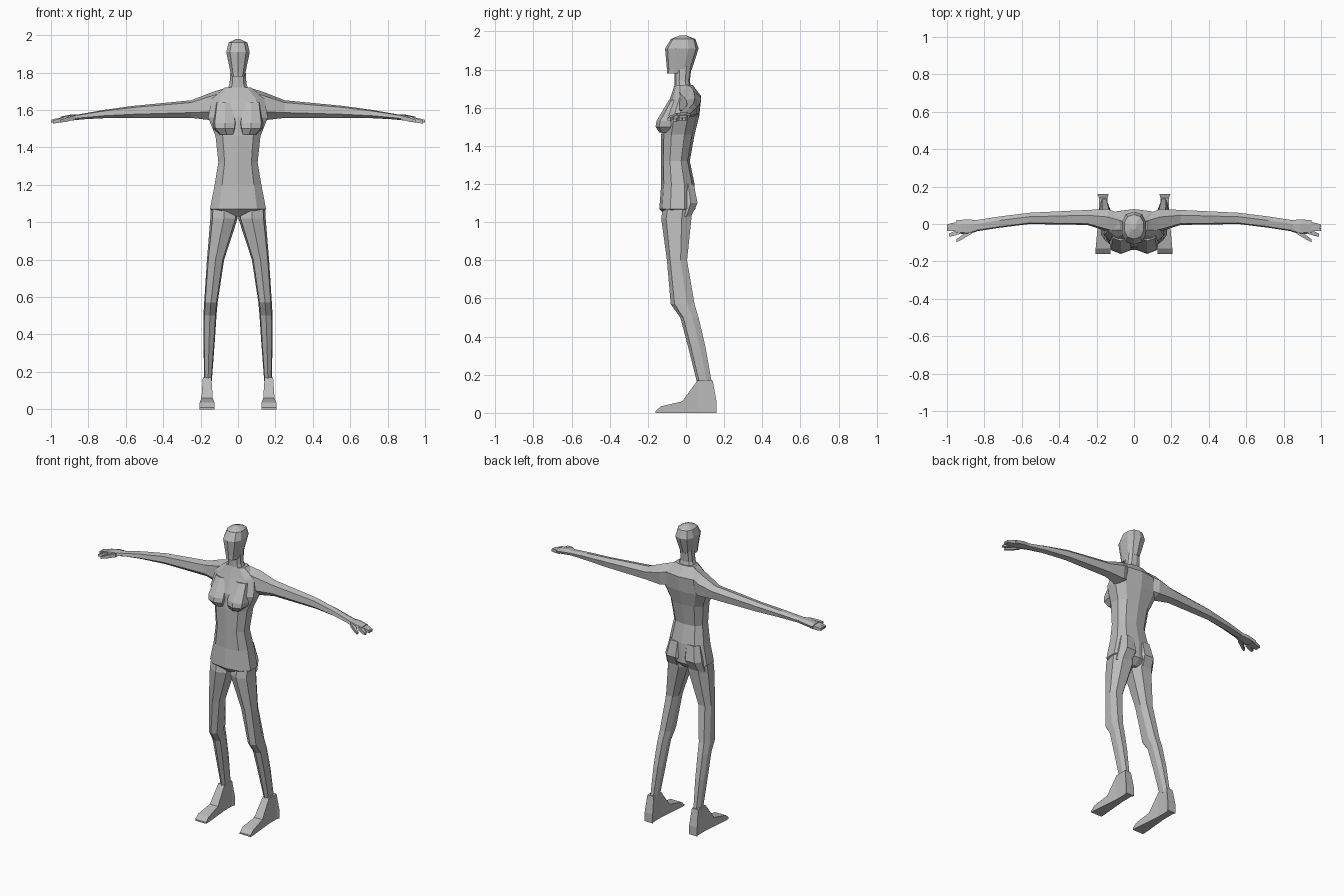
import bpy, bmesh
from math import sin, cos, copysign, tau
from mathutils import Vector

cube = bpy.data.objects.get("Cube")
if cube:
    bpy.data.objects.remove(cube)

TONE = (.5, .5, .5, 1)
grey = bpy.data.materials.new("plain grey")
grey.use_nodes = True
grey.diffuse_color = TONE
grey.node_tree.nodes["Principled BSDF"].inputs["Base Color"].default_value = TONE


def section(sides, turn=0, squareness=.8):
    """Rounded polygon scaled so that it just fills the unit square."""
    def bulge(value):
        return copysign(abs(value) ** squareness, value)
    angles = [tau * (i + turn) / sides for i in range(sides)]
    points = [(bulge(cos(a)), bulge(sin(a))) for a in angles]
    reach_u = max(abs(u) for u, v in points)
    reach_v = max(abs(v) for u, v in points)
    return [(u / reach_u, v / reach_v) for u, v in points]


BODY = section(sides=10, turn=.5)
LIMB = section(sides=7, turn=.25)
ARM = section(sides=6, turn=.3)
BOX = section(sides=4, turn=.5)


def skin(name, loops_of_points, mirror):
    """Bridge consecutive closed loops, cap both ends, optionally mirror in x."""
    bm = bmesh.new()
    loops = [[bm.verts.new(point) for point in loop] for loop in loops_of_points]
    for low, high in zip(loops, loops[1:]):
        for i in range(len(low)):
            bm.faces.new((low[i - 1], low[i], high[i], high[i - 1]))
    bm.faces.new(loops[0])
    bm.faces.new(loops[-1])
    bmesh.ops.recalc_face_normals(bm, faces=bm.faces)
    mesh = bpy.data.meshes.new(name)
    bm.to_mesh(mesh)
    bm.free()
    mesh.materials.append(grey)
    obj = bpy.data.objects.new(name, mesh)
    bpy.context.collection.objects.link(obj)
    if mirror:
        obj.modifiers.new("other side", "MIRROR")


def upright(name, outline, rings, mirror=False):
    """Rings of height, left-right middle, half width, front and back."""
    skin(name, [[(middle + u * half, (front + back + v * (back - front)) / 2, z)
                 for u, v in outline]
                for z, middle, half, front, back in rings], mirror)


def centred(name, rings):
    """An upright form around the body's middle plane."""
    upright(name, BODY, [(z, 0, half, front, back) for z, half, front, back in rings])


def sideways(name, outline, rings):
    """Mirrored rings of reach, depth position, height, half depth, half height."""
    skin(name, [[(x, y + u * deep, z + v * tall) for u, v in outline]
                for x, y, z, deep, tall in rings], mirror=True)


# Trunk, from crotch to neck base
centred("torso", [
    (1.03, .06, -.1, .01), (1.07, .15, -.14, .05), (1.2, .125, -.13, .045),
    (1.32, .105, -.13, .02), (1.46, .12, -.13, .045), (1.56, .16, -.12, .07),
    (1.66, .14, -.08, .08), (1.72, .07, -.06, .035)])
centred("neck", [(1.7, .06, -.06, .03), (1.74, .045, -.06, .02), (1.82, .04, -.06, .03)])
centred("head", [
    (1.78, .035, -.1, 0), (1.8, .04, -.1, .03), (1.91, .063, -.11, .066),
    (1.96, .05, -.08, .05), (1.98, .01, -.03, 0)])

# Paired forms on the trunk
upright("chest", LIMB, [
    (1.47, .06, .04, -.14, -.06), (1.5, .07, .06, -.16, -.04),
    (1.53, .07, .065, -.155, -.03), (1.64, .07, .05, -.09, 0)], mirror=True)
upright("buttock", LIMB, [
    (1.03, .08, .06, -.05, .03), (1.1, .07, .065, -.05, .065),
    (1.2, .06, .05, -.05, .045)], mirror=True)

# Legs, bent back at the knee
upright("leg", LIMB, [
    (.15, .16, .02, .06, .14), (.35, .155, .03, .01, .105),
    (.5, .15, .035, -.03, .07), (.57, .145, .036, -.08, .05),
    (.8, .12, .046, -.1, .01), (1.02, .075, .073, -.13, .035),
    (1.08, .075, .07, -.12, .04)], mirror=True)

# Wedge feet, lofted from heel to toe
FOOT = [(.16, .03, .06), (.14, .023, .17), (.06, .023, .17),
        (-.02, .03, .06), (-.13, .04, .035), (-.16, .04, .01)]
skin("foot", [[(.165 + u * half, y, top * (v + 1) / 2) for u, v in BOX]
              for y, half, top in FOOT], mirror=True)

# Arms sweep forward and taper to the wrist
sideways("arm", ARM, [
    (.06, 0, 1.64, .05, .08), (.14, .02, 1.62, .06, .075), (.25, .035, 1.605, .04, .047),
    (.56, .03, 1.59, .03, .032), (.72, .01, 1.578, .03, .022), (.85, -.01, 1.563, .03, .014)])
sideways("palm", ARM, [
    (.84, -.01, 1.563, .03, .014), (.89, -.015, 1.56, .04, .016),
    (.95, -.015, 1.55, .035, .014)])


# Three fingers and a thumb, each narrowing to its tip
def digit(name, root, tip):
    root, tip = Vector(root), Vector(tip)
    sideways(name, BOX, [(*root.lerp(tip, t), .013 * size, .012 * size)
                         for t, size in ((0, 1), (.6, .9), (1, .6))])


digit("outer_finger", (.93, 0, 1.55), (1, -.01, 1.54))
digit("middle_finger", (.93, -.02, 1.55), (1, -.03, 1.54))
digit("inner_finger", (.93, -.04, 1.55), (.99, -.06, 1.535))
digit("thumb", (.87, -.04, 1.56), (.95, -.09, 1.54))
